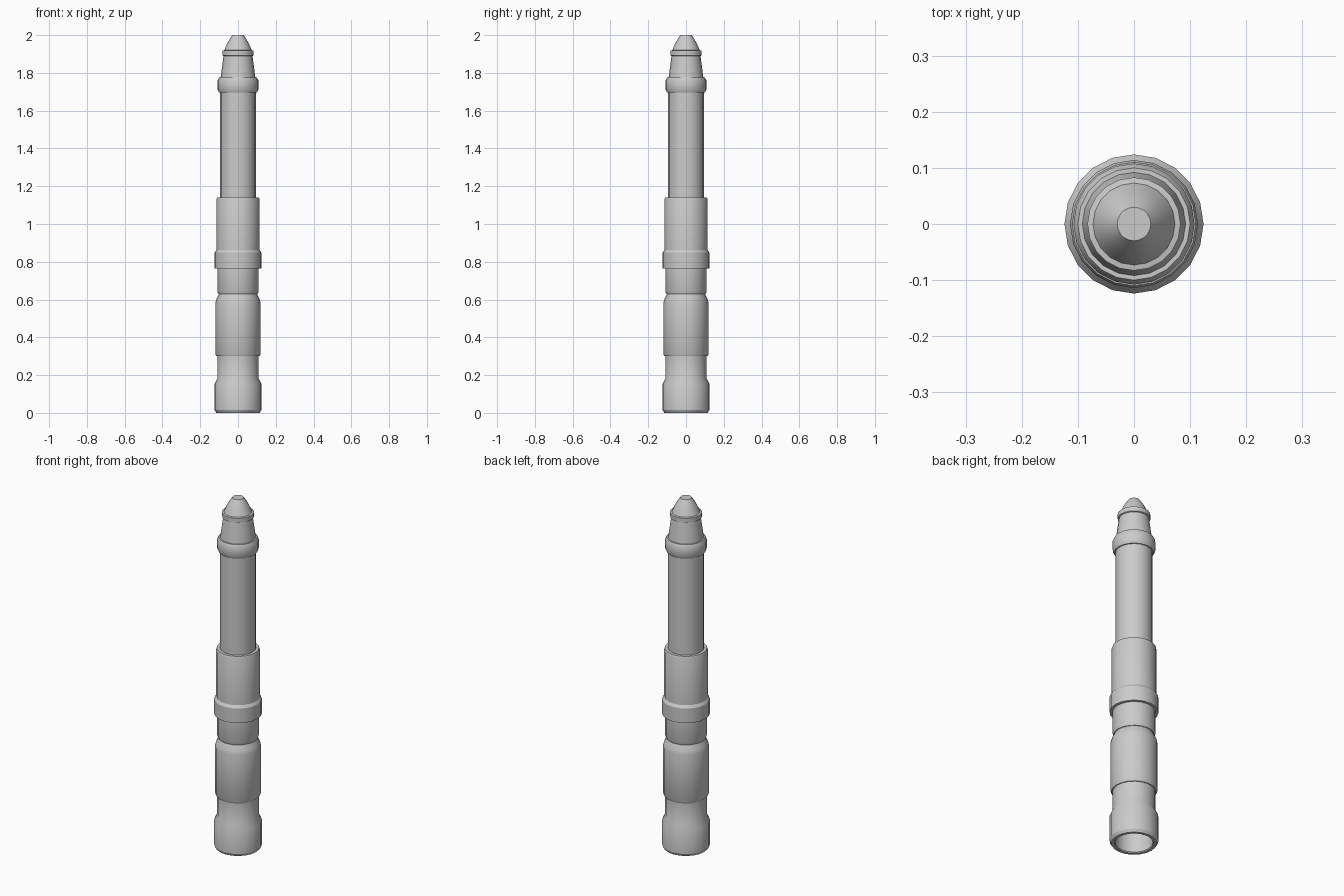
import bpy, bmesh, math

if "Cube" in bpy.data.objects:
    bpy.data.objects.remove(bpy.data.objects["Cube"])


def lathe(name, profile, sides=20):
    """Revolve an (r, z) profile about z, capping open ends that touch r = 0."""
    bm = bmesh.new()
    rings = []
    for r, z in profile:
        if r == 0:
            rings.append([bm.verts.new((0, 0, z))])
        else:
            rings.append([bm.verts.new((r * math.cos(2 * math.pi * i / sides),
                                        r * math.sin(2 * math.pi * i / sides), z))
                          for i in range(sides)])
    for a, b in zip(rings, rings[1:]):
        for i in range(sides):
            j = (i + 1) % sides
            if len(a) == 1:
                bm.faces.new((a[0], b[j], b[i]))
            elif len(b) == 1:
                bm.faces.new((a[i], a[j], b[0]))
            else:
                bm.faces.new((a[i], a[j], b[j], b[i]))
    bmesh.ops.recalc_face_normals(bm, faces=bm.faces)
    mesh = bpy.data.meshes.new(name)
    bm.to_mesh(mesh)
    bm.free()
    obj = bpy.data.objects.new(name, mesh)
    bpy.context.collection.objects.link(obj)
    bpy.ops.object.select_all(action='DESELECT')
    obj.select_set(True)
    bpy.context.view_layer.objects.active = obj
    bpy.ops.object.shade_smooth_by_angle(angle=math.radians(30))
    return obj


# Hollow end cup, continuing into the lower neck
lathe("end_cup", [(0, 0.15), (0.094, 0.15), (0.096, 0.005), (0.1, 0), (0.115, 0),
                  (0.124, 0.015), (0.124, 0.155), (0.109, 0.185), (0.109, 0.3)])

# Wide lower grip with chamfered ends
lathe("lower_grip", [(0.109, 0.3), (0.114, 0.3), (0.12, 0.312), (0.12, 0.58),
                     (0.115, 0.6), (0.1, 0.63)])

# Middle neck
lathe("middle_neck", [(0.1, 0.63), (0.104, 0.63), (0.109, 0.643), (0.109, 0.765)])

# Collar band and upper sleeve
lathe("collar", [(0.109, 0.765), (0.124, 0.765), (0.124, 0.848), (0.114, 0.863)])
lathe("upper_sleeve", [(0.114, 0.863), (0.114, 1.13), (0.11, 1.14), (0.094, 1.14)])

# Slim barrel
lathe("barrel", [(0.094, 1.14), (0.094, 1.695)])

# Upper ring
lathe("upper_ring", [(0.094, 1.695), (0.1, 1.695), (0.108, 1.71), (0.108, 1.76),
                     (0.1, 1.775), (0.092, 1.775)])

# Tapered head with thin ring
lathe("tapered_head", [(0.092, 1.775), (0.077, 1.89)])
lathe("head_ring", [(0.077, 1.89), (0.083, 1.893), (0.083, 1.918), (0.072, 1.92)])

# Rounded nose with a flat tip
lathe("nose", [(0.073, 1.92), (0.066, 1.936), (0.056, 1.957), (0.044, 1.979),
               (0.03, 2.0), (0, 2.0)])
